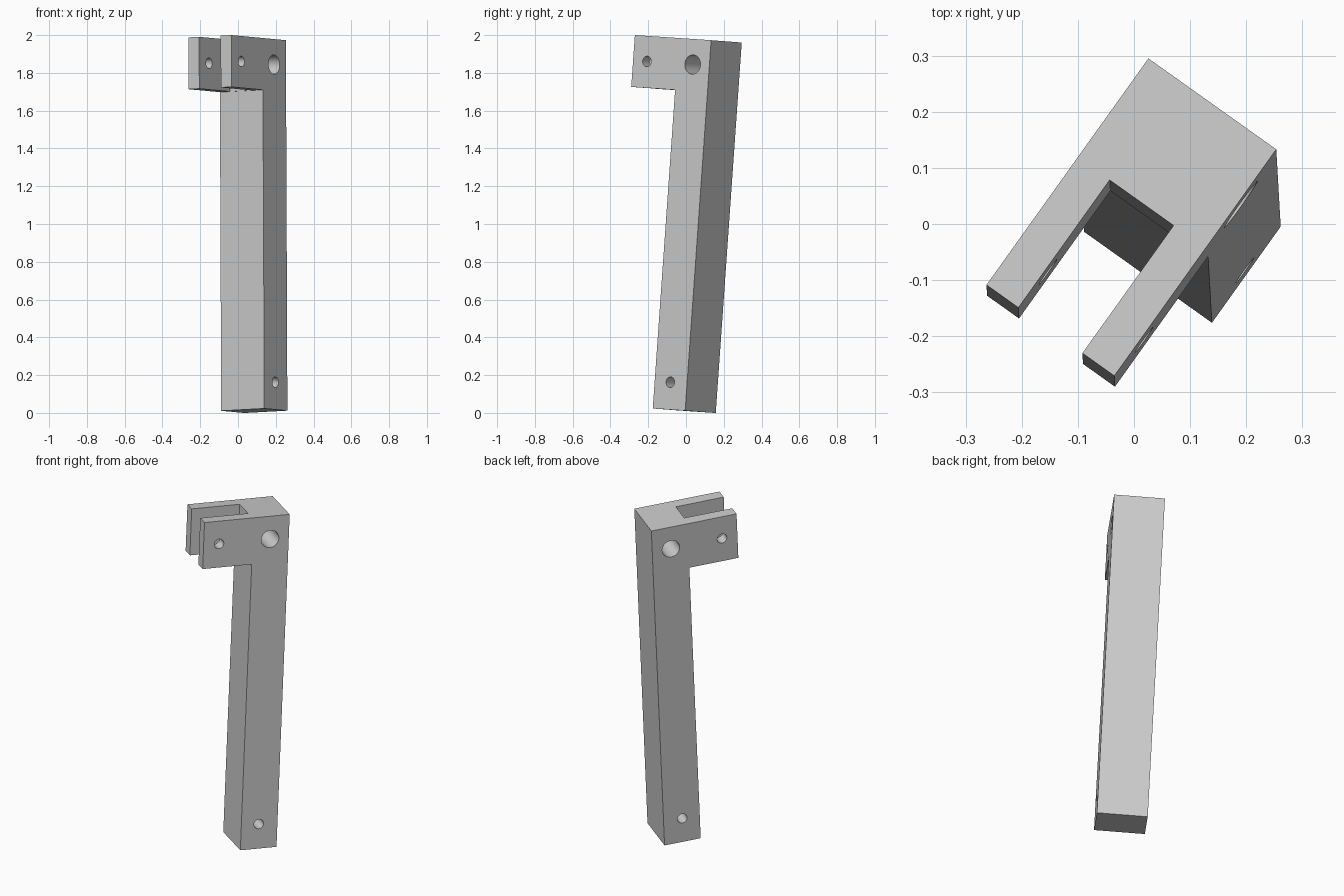
import bpy, bmesh, math
from mathutils import Matrix, Vector

cube = bpy.data.objects.get("Cube")
if cube:
    bpy.data.objects.remove(cube, do_unlink=True)

WIDTH, LENGTH = 0.28, 1.966      # post width and full height
POST, ARM, DROP = 0.211, 0.497, 0.275   # post depth, arm reach, arm height
PRONG, SLOT_BACK = 0.07, 0.217   # prong thickness, start of the slot


def make_object(name, bm):
    bmesh.ops.recalc_face_normals(bm, faces=bm.faces)
    mesh = bpy.data.meshes.new(name)
    bm.to_mesh(mesh)
    bm.free()
    obj = bpy.data.objects.new(name, mesh)
    bpy.context.collection.objects.link(obj)
    return obj


def extrude_profile(name, points, x0, x1):
    """Extrude a (depth, height) outline across the width."""
    bm = bmesh.new()
    face = bm.faces.new([bm.verts.new((x0, -d, z)) for d, z in points])
    new = bmesh.ops.extrude_face_region(bm, geom=[face])["geom"]
    verts = [g for g in new if isinstance(g, bmesh.types.BMVert)]
    bmesh.ops.translate(bm, verts=verts, vec=(x1 - x0, 0, 0))
    return make_object(name, bm)


def pin_cutter(name, depth, height, radius):
    bm = bmesh.new()
    place = Matrix.Translation((-WIDTH / 2, -depth, height)) @ Matrix.Rotation(math.pi / 2, 4, 'Y')
    bmesh.ops.create_cone(bm, cap_ends=True, segments=40, radius1=radius,
                          radius2=radius, depth=WIDTH * 2, matrix=place)
    return make_object(name, bm)


def cut(target, cutter):
    cutter.hide_render = True
    mod = target.modifiers.new("cut", 'BOOLEAN')
    mod.operation, mod.solver, mod.object = 'DIFFERENCE', 'EXACT', cutter
    bpy.context.view_layer.objects.active = target
    bpy.ops.object.modifier_apply(modifier=mod.name)
    bpy.data.objects.remove(cutter, do_unlink=True)


# Post with an overhanging arm
bracket = extrude_profile("forked_bracket", [
    (0, 0), (ARM, 0), (ARM, -DROP), (POST, -DROP), (POST, -LENGTH), (0, -LENGTH)], -WIDTH, 0)

# Slot that splits the arm into two prongs
cut(bracket, extrude_profile("slot_cutter", [
    (SLOT_BACK, 0.1), (ARM + 0.1, 0.1), (ARM + 0.1, -DROP - 0.1), (SLOT_BACK, -DROP - 0.1)],
    PRONG - WIDTH, -PRONG))

# Pivot hole, prong pin hole and foot hole
for name, depth, height, radius in (("pivot", 0.109, -0.135, 0.051),
                                    ("prong_pin", 0.407, -0.135, 0.028),
                                    ("foot", 0.109, -1.821, 0.028)):
    cut(bracket, pin_cutter(name + "_cutter", depth, height, radius))

# Plain grey material
grey = bpy.data.materials.new("light grey")
grey.use_nodes = True
colour = (0.6, 0.6, 0.6, 1)
grey.diffuse_color = colour
grey.node_tree.nodes["Principled BSDF"].inputs["Base Color"].default_value = colour
bracket.data.materials.clear()
bracket.data.materials.append(grey)

# Smooth hole walls, sharp corners
bpy.ops.object.select_all(action='DESELECT')
bracket.select_set(True)
bpy.context.view_layer.objects.active = bracket
bpy.ops.object.shade_smooth_by_angle(angle=math.radians(30))

# Turn and lean the whole bracket
up = Vector((-0.004, 0.070, 0.9975)).normalized()
across = Vector((0.814, -0.579, 0.044))
across = (across - up * across.dot(up)).normalized()
back = up.cross(across)
turn = Matrix((across, back, up)).transposed().to_4x4()
bracket.matrix_world = Matrix.Translation((0.2536, 0.133, 1.973)) @ turn
